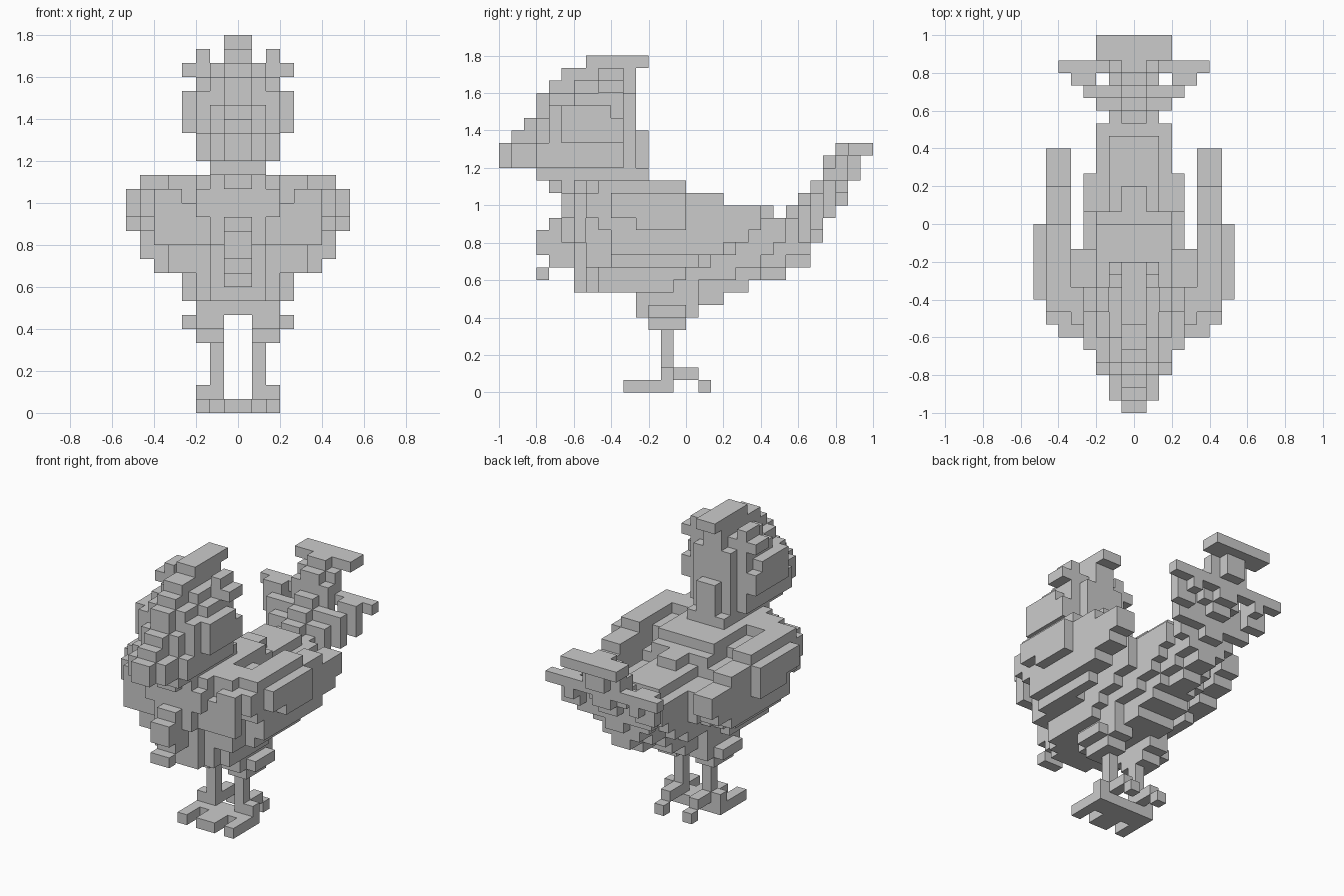
import bpy
import bmesh
from mathutils import Vector

cube = bpy.data.objects.get("Cube")
if cube:
    bpy.data.objects.remove(cube, do_unlink=True)

UNIT = 1 / 15
parts = {}
filled = set()

grey = bpy.data.materials.new("plain grey")
grey.use_nodes = True
colour = (0.6, 0.6, 0.6, 1)
grey.diffuse_color = colour
grey.node_tree.nodes["Principled BSDF"].inputs["Base Color"].default_value = colour


def fill(part, xs, ys, zs):
    """Fill a block of cells, mirrored across x; the first part to claim a cell keeps it."""
    cells = parts.setdefault(part, set())
    for x in range(*xs):
        for y in range(*ys):
            for z in range(*zs):
                for cell in ((x, y, z), (-x - 1, y, z)):
                    if cell not in filled:
                        filled.add(cell)
                        cells.add(cell)


def centre(part, half, ys, zs):
    fill(part, (0, half), ys, zs)


def build(part, cells):
    """Make the outer skin of a part, leaving out faces hidden by neighbours."""
    bm = bmesh.new()
    verts = {}

    def corner(p):
        key = tuple(p)
        if key not in verts:
            verts[key] = bm.verts.new(Vector(p) * UNIT)
        return verts[key]

    for cell in sorted(cells):
        for axis in range(3):
            for side in (0, 1):
                near = list(cell)
                near[axis] += 2 * side - 1
                if tuple(near) in filled:
                    continue
                u, v = (axis + 1) % 3, (axis + 2) % 3
                loop = []
                for du, dv in ((0, 0), (1, 0), (1, 1), (0, 1)):
                    p = list(cell)
                    p[axis] += side
                    p[u] += du
                    p[v] += dv
                    loop.append(corner(p))
                bm.faces.new(loop if side else loop[::-1])
    mesh = bpy.data.meshes.new(part)
    bm.to_mesh(mesh)
    bm.free()
    mesh.materials.append(grey)
    obj = bpy.data.objects.new(part, mesh)
    bpy.context.collection.objects.link(obj)


# Comb: stepped ridge over the head
centre("comb", 1, (-8, -3), (26, 27))
centre("comb", 1, (-10, -4), (25, 26))
centre("comb", 1, (-11, -4), (24, 25))
centre("comb", 1, (-12, -4), (22, 24))

# Head crests on both sides
fill("side_crest", (2, 3), (-7, -5), (24, 26))
fill("side_crest", (3, 4), (-7, -5), (24, 25))

# Beak
centre("beak", 1, (-15, -12), (18, 20))
centre("beak", 1, (-14, -12), (20, 21))
centre("beak", 1, (-13, -12), (21, 22))
centre("beak", 2, (-14, -12), (18, 20))

# Head and cheeks
centre("head", 2, (-12, -4), (18, 22))
centre("head", 2, (-11, -4), (22, 24))
centre("head", 2, (-9, -5), (24, 25))
centre("head", 3, (-12, -5), (18, 20))
centre("head", 3, (-11, -5), (20, 23))
centre("head", 3, (-9, -5), (23, 24))
fill("cheek", (3, 4), (-10, -6), (22, 23))
fill("cheek", (3, 4), (-10, -5), (20, 22))

# Neck
centre("neck", 1, (-4, -3), (17, 21))
centre("neck", 2, (-12, -3), (17, 18))
centre("neck", 1, (-11, -3), (16, 17))

# Chest tuft
centre("chest_tuft", 1, (-11, -8), (10, 14))
centre("chest_tuft", 1, (-12, -11), (11, 13))
centre("chest_tuft", 1, (-12, -11), (9, 10))

# Body: stepped back
centre("body", 2, (-10, -1), (16, 17))
centre("body", 3, (-9, 0), (16, 17))
centre("body", 3, (-10, 1), (14, 16))
centre("body", 1, (1, 3), (15, 16))
centre("body", 2, (1, 7), (14, 15))
centre("body", 4, (-9, 1), (14, 15))

# Body: rounded belly and rump, narrowing downwards and to the rear
for low, rears in ((13, (8, 8, 4)), (12, (8, 8, 4)), (11, (9, 7, 4)),
                   (10, (8, 6, 2)), (9, (6, 4, 0)), (8, (5, 1, -1))):
    for half, rear in zip((2, 3, 4), rears):
        front = -9 if low > 11 else -11 + half
        centre("body", half, (front, rear), (low, low + 1))
centre("body", 2, (-10, -9), (12, 14))
centre("body", 1, (6, 8), (9, 10))
centre("body", 2, (-4, 3), (7, 8))
centre("body", 3, (-4, 1), (7, 8))

# Wings: shoulder bridge, stepped blade and outer plate
fill("wing_shoulder", (3, 5), (-8, -2), (10, 16))
fill("wing_shoulder", (3, 5), (-8, -5), (16, 17))
fill("wing_shoulder", (4, 6), (-9, -8), (12, 16))
fill("wing", (5, 6), (-6, 1), (10, 11))
for low, front, back in ((11, -6, 3), (12, -6, 5), (13, -7, 6),
                         (14, -8, 6), (15, -8, 3), (16, -7, 0)):
    fill("wing", (5, 7), (front, back), (low, low + 1))
fill("wing_plate", (7, 8), (-6, 0), (14, 16))
fill("wing_plate", (7, 8), (-4, 0), (13, 14))

# Tail: rising steps, the middle standing proud, flared at the tip
for y, low, high in ((7, 9, 14), (8, 10, 15), (9, 10, 16), (10, 12, 17),
                     (11, 14, 19), (12, 15, 20), (13, 17, 20)):
    centre("tail", 1, (y, y + 1), (low, high))
    if y < 13:
        fill("tail", (1, 2), (y, y + 1), (low + 1, high - 1))
centre("tail_tip", 3, (13, 15), (19, 20))

# Side tail feathers: curl outwards and upwards
for step in range(3):
    y = 9 + step
    fill("side_tail", (2 + step // 2, 3 + step), (y, y + 1), (12 + step, 15 + step))
fill("side_tail", (2, 6), (12, 13), (16, 17))
fill("side_tail", (3, 4), (12, 13), (15, 16))

# Thighs
fill("thigh", (1, 3), (-4, 1), (6, 7))
fill("thigh", (1, 3), (-3, 0), (5, 6))
fill("thigh", (3, 4), (-3, 0), (6, 7))

# Legs and feet
fill("leg", (1, 2), (-2, -1), (1, 5))
fill("foot", (1, 2), (-2, 1), (1, 2))
fill("foot", (2, 3), (-2, -1), (1, 2))
fill("foot", (0, 3), (-3, -1), (0, 1))
fill("toe", (2, 3), (-5, -3), (0, 1))
fill("toe", (0, 1), (-5, -3), (0, 1))
fill("back_toe", (1, 2), (1, 2), (0, 1))

for part, cells in parts.items():
    if cells:
        build(part, cells)
